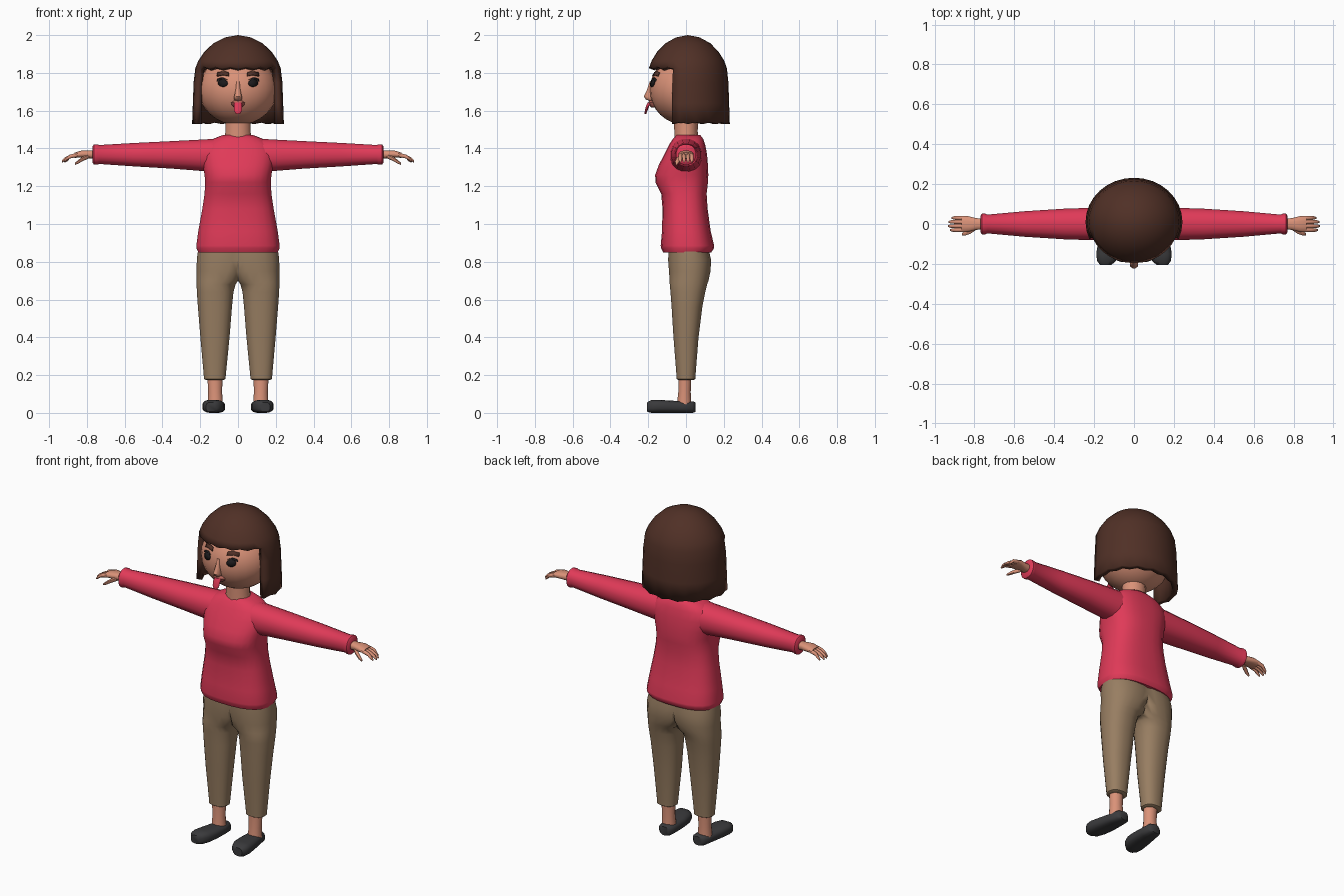
import bpy, bmesh, math
from mathutils import Vector


def material(name, rgb):
    m = bpy.data.materials.new(name)
    lin = [((c / 255 + 0.055) / 1.055) ** 2.4 for c in rgb]
    m.diffuse_color = (*lin, 1)
    return m


SKIN = material("skin", (218, 146, 120))
HAIR = material("brown_hair", (80, 48, 38))
RED = material("red_knit", (224, 58, 88))
KHAKI = material("khaki_cloth", (152, 126, 98))
SHOE = material("dark_shoe", (58, 58, 60))
EYE = material("black_eye", (28, 26, 28))
LIP = material("lip_pink", (184, 102, 90))


def finish(name, bm, mat, mirror=False, angle=50):
    bmesh.ops.recalc_face_normals(bm, faces=bm.faces)
    me = bpy.data.meshes.new(name)
    bm.to_mesh(me)
    bm.free()
    me.materials.append(mat)
    me.shade_smooth()
    me.set_sharp_from_angle(angle=math.radians(angle))
    ob = bpy.data.objects.new(name, me)
    bpy.context.collection.objects.link(ob)
    if mirror:
        mod = ob.modifiers.new("mirror", 'MIRROR')
        mod.use_clip = True
    return ob


def sgnpow(v, e):
    return math.copysign(abs(v) ** e, v)


def loft(name, rings, mat, axis='z', n=16, p=2.0, mirror=False, caps=(True, True),
         clamp=False, angle=50):
    """Skin rings (position, centre1, centre2, radius1, radius2) along an axis."""
    bm = bmesh.new()
    loops = []
    for t, a, b, ra, rb in rings:
        loop = []
        for i in range(n):
            w = 2 * math.pi * (i + 0.5) / n
            u = a + ra * sgnpow(math.cos(w), 2 / p)
            v = b + rb * sgnpow(math.sin(w), 2 / p)
            if clamp:
                u = max(u, 0)
            loop.append(bm.verts.new({'x': (t, u, v), 'y': (u, t, v), 'z': (u, v, t)}[axis]))
        loops.append(loop)
    for l0, l1 in zip(loops, loops[1:]):
        for i in range(n):
            j = (i + 1) % n
            bm.faces.new((l0[i], l0[j], l1[j], l1[i]))
    for loop, cap in ((loops[0], caps[0]), (loops[-1], caps[1])):
        if cap:
            bm.faces.new(loop)
    if clamp:  # remove the wall on the centre plane
        wall = [f for f in bm.faces if all(abs(v.co.x) < 1e-5 for v in f.verts)]
        bmesh.ops.delete(bm, geom=wall, context='FACES')
    return finish(name, bm, mat, mirror, angle)


# Sweater body: (z, x, y, half width, half depth)
def span(z, hw, front, back):
    return (z, 0, (front + back) / 2, hw, (back - front) / 2)


loft("sweater_body", [
    span(0.85, 0.212, -0.122, 0.135), span(0.873, 0.222, -0.133, 0.150),
    span(0.885, 0.222, -0.135, 0.150), span(0.96, 0.212, -0.128, 0.132),
    span(1.08, 0.190, -0.125, 0.115), span(1.16, 0.178, -0.132, 0.110),
    span(1.22, 0.175, -0.163, 0.117), span(1.26, 0.178, -0.164, 0.119),
    span(1.31, 0.188, -0.146, 0.117), span(1.37, 0.195, -0.115, 0.112),
    span(1.42, 0.178, -0.090, 0.102), span(1.45, 0.135, -0.070, 0.092),
    span(1.472, 0.078, -0.052, 0.075)], RED, n=24, p=2.6)

# Sleeves with a cuff
loft("sleeve", [
    (0.13, 0, 1.362, 0.085, 0.090), (0.20, 0, 1.364, 0.083, 0.084),
    (0.35, 0, 1.366, 0.078, 0.074), (0.55, 0, 1.367, 0.065, 0.063),
    (0.735, 0, 1.368, 0.048, 0.051), (0.745, 0, 1.368, 0.053, 0.055),
    (0.762, 0, 1.368, 0.053, 0.055), (0.77, 0, 1.368, 0.042, 0.045)],
    RED, 'x', n=16, p=2.2, mirror=True, caps=(False, True))

# Trousers: one half, mirrored across the crotch
loft("trousers", [
    (0.175, 0.123, 0, 0.050, 0.042), (0.18, 0.123, 0, 0.058, 0.050),
    (0.20, 0.123, 0, 0.059, 0.051), (0.40, 0.122, 0, 0.078, 0.067),
    (0.56, 0.122, 0.005, 0.091, 0.082), (0.64, 0.121, 0.010, 0.098, 0.093),
    (0.68, 0.116, 0.013, 0.104, 0.100), (0.70, 0.098, 0.016, 0.122, 0.104),
    (0.75, 0.080, 0.020, 0.140, 0.111), (0.81, 0.065, 0.019, 0.155, 0.115),
    (0.87, 0.055, 0.014, 0.157, 0.106)],
    KHAKI, n=20, p=2.3, mirror=True, clamp=True)

# Ankles and shoes
loft("ankle", [(0.04, 0.120, -0.010, 0.042, 0.040), (0.11, 0.121, -0.008, 0.038, 0.034),
               (0.20, 0.122, -0.006, 0.042, 0.036)], SKIN, n=12, mirror=True)
loft("shoe", [
    (0.050, 0.112, 0.030, 0.026, 0.026), (0.035, 0.113, 0.031, 0.043, 0.031),
    (-0.02, 0.117, 0.031, 0.050, 0.031), (-0.09, 0.124, 0.033, 0.057, 0.033),
    (-0.15, 0.132, 0.035, 0.058, 0.035), (-0.185, 0.138, 0.034, 0.048, 0.034),
    (-0.206, 0.142, 0.031, 0.028, 0.025)], SHOE, 'y', n=16, p=2.8, mirror=True)

# Hands
loft("palm", [(0.755, 0, 1.368, 0.028, 0.024), (0.79, 0, 1.368, 0.030, 0.021),
              (0.83, 0, 1.370, 0.040, 0.019), (0.866, 0, 1.364, 0.040, 0.014)],
     SKIN, 'x', n=12, p=2.5, mirror=True)
for i, (y, tip) in enumerate([(-0.029, 0.922), (-0.010, 0.932), (0.010, 0.930), (0.029, 0.915)]):
    loft(f"finger_{i + 1}", [
        (0.855, y, 1.365, 0.0105, 0.012), (0.89, y * 1.05, 1.357, 0.0105, 0.011),
        (tip - 0.014, y * 1.05, 1.343, 0.0095, 0.010), (tip, y * 1.05, 1.331, 0.005, 0.006)],
        SKIN, 'x', n=8, mirror=True)
loft("thumb", [(0.79, -0.015, 1.360, 0.014, 0.014), (0.82, -0.036, 1.346, 0.014, 0.013),
               (0.845, -0.047, 1.330, 0.011, 0.011), (0.862, -0.051, 1.319, 0.006, 0.006)],
     SKIN, 'x', n=8, mirror=True)

# Neck and head
loft("neck", [(1.44, 0, 0.002, 0.076, 0.064), (1.49, 0, 0, 0.068, 0.062),
              (1.60, 0, 0, 0.068, 0.064)], SKIN, n=14)
HEAD_C, HEAD_R = Vector((0, 0, 1.71)), Vector((0.208, 0.193, 0.186))
bm = bmesh.new()
bmesh.ops.create_uvsphere(bm, u_segments=24, v_segments=16, radius=1)
for v in bm.verts:
    v.co = Vector(a * b for a, b in zip(v.co, HEAD_R)) + HEAD_C
finish("head", bm, SKIN)


# Flat face details laid onto the curve of the head
def face_patch(name, outline, mat, lift=0.005):
    def place(x, z):
        q = 1 - (x / HEAD_R.x) ** 2 - ((z - HEAD_C.z) / HEAD_R.z) ** 2
        return (x, -HEAD_R.y * math.sqrt(q) - lift, z)
    bm = bmesh.new()
    k = len(outline)
    mid = bm.verts.new(place(sum(o[0] for o in outline) / k, sum(o[1] for o in outline) / k))
    ring = [bm.verts.new(place(*o)) for o in outline]
    for i in range(k):
        bm.faces.new((mid, ring[i], ring[(i + 1) % k]))
    ob = finish(name, bm, mat, True)
    sol = ob.modifiers.new("thickness", 'SOLIDIFY')
    sol.thickness, sol.offset = 0.006, 0


face_patch("eye", [(0.080 + 0.025 * math.cos(a * math.pi / 8), 1.746 + 0.020 * math.sin(a * math.pi / 8))
                   for a in range(16)], EYE)
face_patch("eyelash", [(0.055, 1.764), (0.085, 1.770), (0.112, 1.755), (0.108, 1.768), (0.082, 1.776)], EYE)
face_patch("eyebrow", [(0.048, 1.783), (0.078, 1.788), (0.112, 1.782), (0.108, 1.802),
                       (0.078, 1.807), (0.050, 1.803)], HAIR)

# Nose, lips and tongue
loft("nose", [(1.755, 0, -0.184, 0.008, 0.008), (1.71, 0, -0.192, 0.013, 0.015),
              (1.675, 0, -0.198, 0.021, 0.026), (1.66, 0, -0.192, 0.021, 0.022),
              (1.652, 0, -0.184, 0.011, 0.010)], SKIN, n=12)
loft("lips", [(1.618, 0, -0.172, 0.020, 0.014), (1.628, 0, -0.174, 0.033, 0.019),
              (1.642, 0, -0.178, 0.037, 0.021), (1.654, 0, -0.180, 0.020, 0.014)], LIP, n=14)
loft("tongue", [(1.643, 0, -0.186, 0.021, 0.018), (1.625, 0, -0.203, 0.022, 0.009),
                (1.600, 0, -0.211, 0.021, 0.007), (1.588, 0, -0.214, 0.015, 0.006),
                (1.582, 0, -0.215, 0.007, 0.004)], RED, n=12)

# Bobbed hair: a dome shell, left open below the fringe in front
N, FRINGE = 32, 1.825
profile = [(0.068, 1.988), (0.130, 1.957), (0.178, 1.912), (0.210, 1.865), (0.226, FRINGE),
           (0.235, 1.75), (0.239, 1.64), (0.243, 1.53)]
bm = bmesh.new()
top = bm.verts.new((0, 0.01, 2.0))
rows = []
for r, z in profile:
    row = []
    for i in range(N):
        a = 2 * math.pi * i / N  # zero faces the front
        front = math.cos(a) > math.cos(math.radians(66))
        ragged = (z == 1.53 or (z == FRINGE and front)) and i % 2
        row.append(bm.verts.new((r * math.sin(a), 0.01 - 0.913 * r * math.cos(a),
                                 z + (0.009 if ragged else 0))))
    rows.append(row)
for i in range(N):
    j = (i + 1) % N
    bm.faces.new((top, rows[0][i], rows[0][j]))
    open_front = math.cos(2 * math.pi * (i + 0.5) / N) > math.cos(math.radians(67.5))
    for (r0, r1), (_, z1) in zip(zip(rows, rows[1:]), profile[1:]):
        if not (open_front and z1 < FRINGE - 0.01):
            bm.faces.new((r0[i], r1[i], r1[j], r0[j]))
bmesh.ops.delete(bm, geom=[v for v in bm.verts if not v.link_faces], context='VERTS')
hair = finish("hair", bm, HAIR)
shell = hair.modifiers.new("thickness", 'SOLIDIFY')
shell.thickness, shell.offset = 0.032, -1
